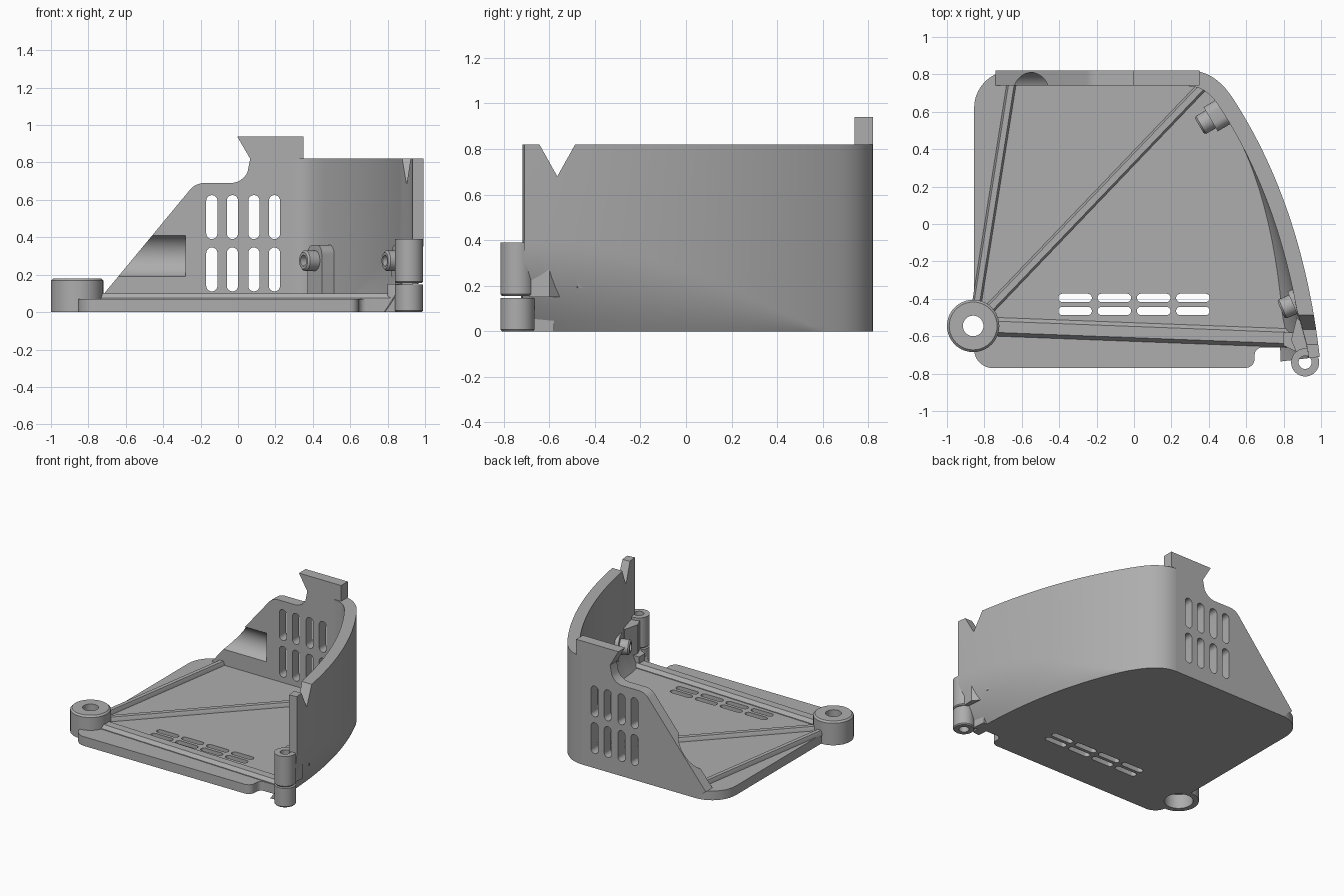
import bpy, bmesh, math
from mathutils import Matrix, Vector

cube = bpy.data.objects.get("Cube")
if cube:
    bpy.data.objects.remove(cube)

grey = bpy.data.materials.new("plain grey")
grey.use_nodes = True
grey.diffuse_color = (0.42, 0.42, 0.42, 1)
grey.node_tree.nodes["Principled BSDF"].inputs["Base Color"].default_value = grey.diffuse_color
parts = []


def finish(name, bm, matrix=Matrix()):
    bmesh.ops.transform(bm, matrix=matrix, verts=bm.verts)
    bmesh.ops.recalc_face_normals(bm, faces=bm.faces)
    mesh = bpy.data.meshes.new(name)
    bm.to_mesh(mesh)
    bm.free()
    mesh.materials.append(grey)
    obj = bpy.data.objects.new(name, mesh)
    bpy.context.scene.collection.objects.link(obj)
    parts.append(obj)
    return obj


def prism(name, outline, depth, matrix=Matrix()):
    """Extrude a flat outline along local z."""
    bm = bmesh.new()
    face = bm.faces.new([bm.verts.new((x, y, 0)) for x, y in outline])
    new = bmesh.ops.extrude_face_region(bm, geom=[face])["geom"]
    moved = [v for v in new if isinstance(v, bmesh.types.BMVert)]
    bmesh.ops.translate(bm, verts=moved, vec=(0, 0, depth))
    return finish(name, bm, matrix)


def lathe(name, profile, matrix, sides=40):
    """Spin a closed (radius, z) profile into a ring."""
    bm = bmesh.new()
    rings = []
    for i in range(sides):
        a = math.tau * i / sides
        rings.append([bm.verts.new((r * math.cos(a), r * math.sin(a), z)) for r, z in profile])
    n = len(profile)
    for i, ring in enumerate(rings):
        following = rings[(i + 1) % sides]
        for j in range(n):
            k = (j + 1) % n
            bm.faces.new((ring[j], ring[k], following[k], following[j]))
    return finish(name, bm, matrix)


def arc(cx, cy, r, start, end, n=10):
    angles = [math.radians(start + (end - start) * i / n) for i in range(n + 1)]
    return [(cx + r * math.cos(a), cy + r * math.sin(a)) for a in angles]


def capsule(cx, cy, w, h):
    r = min(w, h) / 2
    dx, dy = w / 2 - r, h / 2 - r
    if dx > dy:
        return arc(cx + dx, cy, r, -90, 90) + arc(cx - dx, cy, r, 90, 270)
    return arc(cx, cy + dy, r, 0, 180) + arc(cx, cy - dy, r, 180, 360)


def cut(obj, cutters):
    """Subtract helper solids and bake the result."""
    for c in cutters:
        mod = obj.modifiers.new("cut", "BOOLEAN")
        mod.operation, mod.solver, mod.object = "DIFFERENCE", "EXACT", c
    bpy.context.view_layer.update()
    graph = bpy.context.evaluated_depsgraph_get()
    baked = bpy.data.meshes.new_from_object(obj.evaluated_get(graph))
    obj.modifiers.clear()
    obj.data = baked
    for c in cutters:
        parts.remove(c)
        bpy.data.objects.remove(c)


def bezier(a, b, c, n):
    a, b, c = Vector(a), Vector(b), Vector(c)
    return [a * (1 - t) ** 2 + b * 2 * t * (1 - t) + c * t * t for t in (i / n for i in range(n + 1))]


def facing(x, y, z, direction):
    """Frame with local z along a horizontal direction and local y upright."""
    d = Vector((*direction, 0)).normalized()
    up = Vector((0, 0, 1))
    frame = Matrix((up.cross(d), up, d)).transposed().to_4x4()
    return Matrix.Translation((x, y, z)) @ frame


# Curved side wall, drawn in at the foot towards the front
path = bezier((0.30, 0.82), (0.433, 0.82), (0.53, 0.67), 10)
path += bezier((0.53, 0.67), (0.90, 0.10), (0.993, -0.71), 40)[1:]


def inward(i):
    d = path[min(i + 1, len(path) - 1)] - path[max(i - 1, 0)]
    return Vector((d.y, -d.x)).normalized()


def forward(y):
    return min(max((0.6 - y) / 1.3, 0), 1)


def foot(i, f):
    return inward(i) * 0.15 * forward(path[i].y) * (1 - f) ** 2


STEPS = 10
bm = bmesh.new()
sections = []
for i, p in enumerate(path):
    crease = max(0.4 * math.sin(forward(p.y) * math.pi / 2), 0.02)
    rows = [(k / STEPS, crease * k / STEPS) for k in range(STEPS + 1)] + [(1, 0.82)]
    thick = 0.085 - 0.025 * min(max((-0.45 - p.y) / 0.2, 0), 1)
    outer = [(*(p + foot(i, f)), z) for f, z in rows]
    inner = [(*(p + foot(i, f) + inward(i) * thick), z) for f, z in rows]
    sections.append([bm.verts.new(v) for v in outer + inner[::-1]])
for a, b in zip(sections, sections[1:]):
    for j in range(len(a)):
        k = (j + 1) % len(a)
        bm.faces.new((a[j], a[k], b[k], b[j]))
half = STEPS + 2
for end in (sections[0], sections[-1]):
    for j in range(half - 1):
        bm.faces.new((end[j], end[j + 1], end[-2 - j], end[-1 - j]))
side_wall = finish("side_wall", bm)
cut(side_wall, [prism("notch_cutter", [(-0.66, 0.85), (-0.565, 0.68), (-0.47, 0.85)], 0.5,
                      facing(0.7, 0, 0, (1, 0)))])

# Floor plate with vent slots and a bore under the pivot post
PIVOT = (-0.86, -0.545)
edge = [tuple(p + foot(i, 0) + inward(i) * 0.005) for i, p in enumerate(path) if p.y > -0.65]
outline = edge + [(0.84, -0.66)] + arc(0.685, -0.70, 0.04, 90, 180, 5)
outline += arc(0.595, -0.72, 0.05, 0, -90, 5) + arc(-0.755, -0.67, 0.10, 270, 180)
outline += arc(-0.655, 0.62, 0.20, 180, 90)
floor_plate = prism("floor_plate", outline, 0.07)
cutters = [prism("slot_cutter", capsule(x, y, 0.18, 0.045), 0.3, Matrix.Translation((0, 0, -0.1)))
           for x in (-0.315, -0.105, 0.105, 0.315) for y in (-0.395, -0.465)]
cutters.append(prism("bore_cutter", arc(*PIVOT, 0.10, 0, 351, 39), 0.3, Matrix.Translation((0, 0, -0.1))))
cut(floor_plate, cutters)

# Back wall with sloping shoulder, dovetail tab, slots and scooped recess
upright = Matrix.Translation((0, 0.82, 0)) @ Matrix.Rotation(math.pi / 2, 4, "X")
profile = [(0.31, 0), (-0.66, 0), (-0.74, 0.07)]
profile += arc(-0.18, 0.59, 0.10, 140, 90, 6) + arc(-0.04, 0.79, 0.10, -90, -25, 6)
profile += [(0.065, 0.82), (-0.005, 0.94), (0.35, 0.94), (0.35, 0.82), (0.31, 0.82)]
back_wall = prism("back_wall", profile, 0.08, upright)
shift = Matrix.Translation((0, 0.1, 0))
cutters = [prism("vent_cutter", capsule(x, z, 0.06, 0.235), 0.3, shift @ upright)
           for x in (-0.14, -0.03, 0.085, 0.195) for z in (0.228, 0.508)]
cutters.append(prism("scoop_cutter", arc(0.69, 0.30, 0.12, 0, 351, 39), 0.72, facing(-1, 0, 0, (1, 0))))
cut(back_wall, cutters)

# Pivot post with counterbore
lathe("pivot_post", [(0.055, 0.18), (0.128, 0.18), (0.14, 0.168), (0.14, 0), (0.10, 0),
                     (0.10, 0.11), (0.055, 0.11)], Matrix.Translation((*PIVOT, 0)))

# Floor ribs fanning out from the pivot post
for name, end, width in (("left_rib", (-0.655, 0.75), 0.05), ("diagonal_rib", (0.36, 0.73), 0.055),
                         ("front_rib", (0.84, -0.61), 0.10)):
    run = Vector(end) - Vector(PIVOT)
    start = Vector(PIVOT) + run.normalized() * 0.125
    w = width / 2
    prism(name, [(-w, 0.06), (w, 0.06), (w, 0.075), (w * 0.6, 0.1), (-w * 0.6, 0.1), (-w, 0.075)],
          run.length - 0.125, facing(*start, 0, run))

# Hinge sleeves and the arm joining them to the side wall
for name, low, high in (("lower_sleeve", 0, 0.147), ("upper_sleeve", 0.155, 0.39)):
    lathe(name, [(0.035, low), (0.068, low), (0.075, low + 0.008), (0.075, high), (0.035, high)],
          Matrix.Translation((0.915, -0.74, 0)))
prism("hinge_arm", [(0.96, -0.69), (0.965, -0.60), (0.87, -0.50), (0.84, -0.62), (0.87, -0.69)],
      0.22, Matrix.Translation((0, 0, 0.15)))
prism("arm_foot", [(0.88, -0.68), (0.87, -0.58), (0.80, -0.58), (0.80, -0.65), (0.86, -0.68)], 0.15)

# Hollow bosses on round-topped brackets
for side, x, y, d, length, low in (("rear", 0.41, 0.56, (0.85, 0.5), 0.12, 0.0),
                                   ("front", 0.85, -0.43, (0.92, 0.39), 0.06, 0.19)):
    prism(side + "_bracket", [(0.075, low)] + arc(0.025, 0.31, 0.05, 0, 90, 6)
          + arc(-0.025, 0.31, 0.05, 90, 180, 6) + [(-0.075, low)], length, facing(x, y, 0, d))
    lathe(side + "_boss", [(0.03, -0.07), (0.045, -0.07), (0.055, -0.06), (0.055, 0.01), (0.03, 0.01)],
          facing(x, y, 0.275, d), 24)

bpy.ops.object.select_all(action="DESELECT")
for obj in parts:
    obj.select_set(True)
bpy.context.view_layer.objects.active = parts[0]
bpy.ops.object.shade_smooth_by_angle(angle=math.radians(30))
